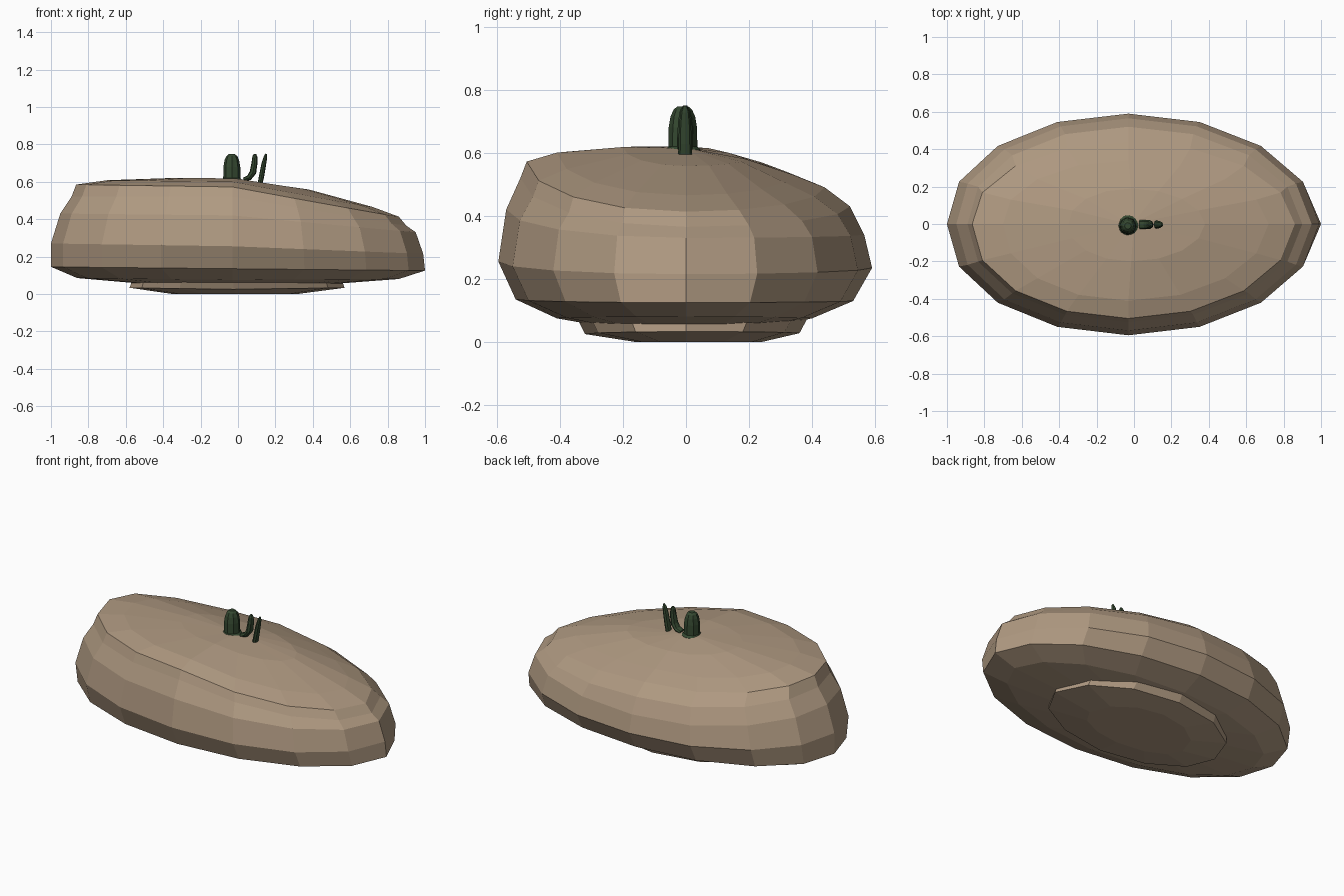
import bpy, bmesh
from math import cos, sin, pi
from mathutils import Vector

if "Cube" in bpy.data.objects:
    bpy.data.objects.remove(bpy.data.objects["Cube"])


def material(name, color):
    m = bpy.data.materials.new(name)
    m.diffuse_color = (*color, 1)
    m.use_nodes = True
    m.node_tree.nodes["Principled BSDF"].inputs["Base Color"].default_value = m.diffuse_color
    return m


stone = material("stone", (0.43, 0.32, 0.22))
green = material("cactus_green", (0.035, 0.065, 0.03))


def loft(name, rings, mat):
    # Skin a list of equal-length point rings and cap both ends
    bm = bmesh.new()
    vr = [[bm.verts.new(p) for p in r] for r in rings]
    n = len(vr[0])
    for a, b in zip(vr, vr[1:]):
        for i in range(n):
            j = (i + 1) % n
            bm.faces.new((a[i], a[j], b[j], b[i]))
    bm.faces.new(vr[0][::-1])
    bm.faces.new(vr[-1])
    bmesh.ops.recalc_face_normals(bm, faces=bm.faces)
    me = bpy.data.meshes.new(name)
    bm.to_mesh(me)
    bm.free()
    ob = bpy.data.objects.new(name, me)
    bpy.context.collection.objects.link(ob)
    me.materials.append(mat)
    return ob


def oval(xn, xp, yn, yp, zxn, zxp, zyn, zyp, n=16):
    # Ring with separate reach and height toward left, right, front, back
    pts = []
    for i in range(n):
        c, s = cos(2 * pi * i / n), sin(2 * pi * i / n)
        zx, zy = (zxp if c > 0 else zxn), (zyp if s > 0 else zyn)
        blend = c * c if c < 0 and s > 0 else abs(c)
        pts.append((c * (xp if c > 0 else xn) - .03 * abs(s) * min(1, yn / .4),
                    s * (yp if s > 0 else yn),
                    zy + (zx - zy) * blend))
    return pts


# Boulder body
body = [
    (.40, .40, .24, .26, .045, .045, .045, .045),
    (.86, .86, .41, .40, .085, .08, .075, .075),
    (1.0, 1.0, .54, .53, .145, .125, .135, .13),
    (1.0, .99, .595, .59, .27, .215, .255, .235),
    (.95, .95, .57, .565, .43, .33, .42, .34),
    (.89, .90, .525, .52, .52, .365, .52, .43),
    (.865, .86, .505, .44, .585, .413, .572, .49),
    (.70, .72, .41, .34, .608, .465, .60, .53),
    (.35, .38, .20, .19, .62, .558, .618, .58),
    (.06, .02, .02, .02, .616, .610, .615, .612),
]
loft("boulder", [oval(*r) for r in body], stone)

# Low foot under the boulder
foot = [
    (.35, .32, .16, .24, 0, 0, 0, 0),
    (.58, .57, .32, .36, .033, .033, .025, .028),
    (.57, .56, .34, .385, .06, .06, .065, .075),
]
loft("foot", [oval(*r, n=12) for r in foot], stone)

# Barrel cactus, lightly ribbed, with flared base
barrel = []
for r, z, rib in [(.060, .595, 0), (.056, .610, 0), (.046, .620, .06),
                  (.045, .68, .10), (.039, .715, .10), (.029, .737, .06),
                  (.017, .747, 0)]:
    ring = []
    for i in range(16):
        k = r * (1 - rib * (i % 2))
        ring.append((-.033 + k * cos(pi * i / 8), -.01 + k * sin(pi * i / 8), z))
    barrel.append(ring)
loft("barrel_cactus", barrel, green)


def finger(name, path):
    # Thin stem: each step gives x, z, half width and half depth
    rings = []
    for i, (x, z, w, d) in enumerate(path):
        a, b = path[max(i - 1, 0)], path[min(i + 1, len(path) - 1)]
        t = Vector((b[0] - a[0], 0, b[1] - a[1])).normalized()
        side = Vector((t.z, 0, -t.x))
        rings.append([Vector((x, -.003, z)) + side * w * cos(pi * j / 4)
                      + Vector((0, d * sin(pi * j / 4), 0)) for j in range(8)])
    loft(name, rings, green)


# Two slender stems to the right
finger("curved_stem", [(.030, .612, .010, .024), (.060, .622, .015, .025),
                       (.080, .65, .018, .025), (.088, .70, .016, .022),
                       (.090, .735, .013, .016), (.091, .749, .006, .007)])
finger("leaning_stem", [(.118, .590, .013, .022), (.126, .63, .014, .021),
                        (.137, .69, .013, .019), (.146, .73, .010, .014),
                        (.151, .749, .005, .006)])
